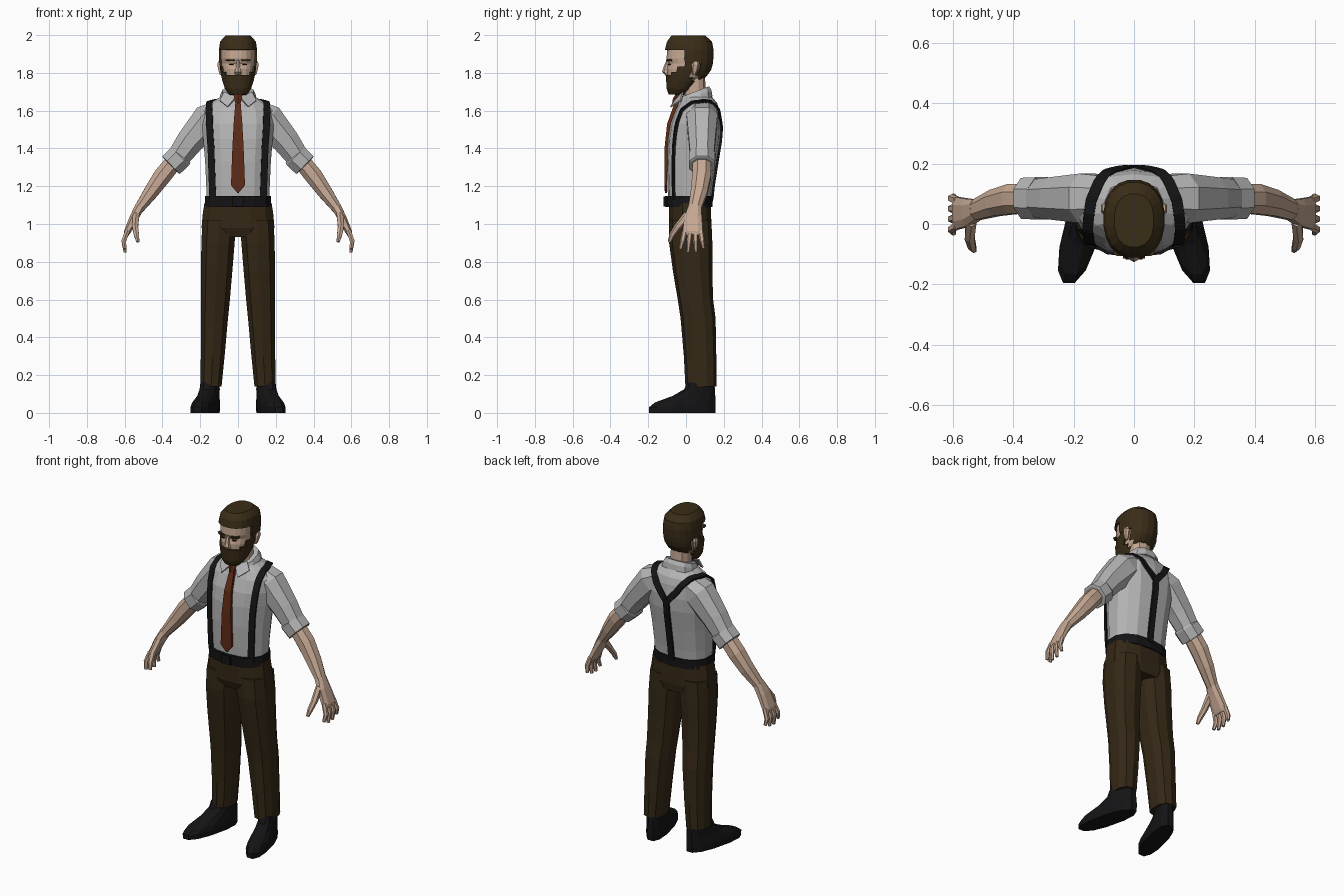
import bpy, bmesh, math
from mathutils import Vector
from mathutils.bvhtree import BVHTree


def material(name, r, g, b):
    m = bpy.data.materials.new(name)
    m.diffuse_color = (r, g, b, 1)
    return m


SHIRT = material("grey_shirt", .46, .46, .46)
SKIN = material("skin", .56, .39, .29)
BROWN = material("brown_trousers", .034, .021, .008)
HAIR = material("brown_hair", .042, .026, .009)
BLACK = material("black_leather", .007, .007, .008)
TIE = material("rust_tie", .115, .024, .008)


def build(name, verts, faces, mat, mirror=False, solid=0, rule=None):
    bm = bmesh.new()
    vs = [bm.verts.new(v) for v in verts]
    for f in faces:
        bm.faces.new([vs[i] for i in f])
    bmesh.ops.recalc_face_normals(bm, faces=bm.faces)
    if rule:
        drop = [f for f in bm.faces if not rule(f.calc_center_median())]
        bmesh.ops.delete(bm, geom=drop, context='FACES')
    me = bpy.data.meshes.new(name)
    bm.to_mesh(me)
    bm.free()
    me.materials.append(mat)
    ob = bpy.data.objects.new(name, me)
    bpy.context.collection.objects.link(ob)
    if solid:
        s = ob.modifiers.new("thickness", 'SOLIDIFY')
        s.thickness, s.offset = solid, 1
    if mirror:
        ob.modifiers.new("mirror", 'MIRROR')
    return ob


def skin_rings(rings):
    n = len(rings[0])
    verts = [v for r in rings for v in r]
    faces = [(k * n + i, k * n + (i + 1) % n, (k + 1) * n + (i + 1) % n, (k + 1) * n + i)
             for k in range(len(rings) - 1) for i in range(n)]
    faces += [tuple(range(n)), tuple(range(len(verts) - n, len(verts)))]
    return verts, faces


def unit_ring(n, e):
    pts, top = [], math.cos(math.pi / n)
    for i in range(n):
        a = 2 * math.pi * (i + .5) / n
        c, s = math.cos(a) / top, math.sin(a) / top
        pts.append((math.copysign(abs(c) ** e, c), math.copysign(abs(s) ** e, s)))
    return pts


# stack of horizontal sections: (z, half width, y front, y back, x centre)
def loft(name, secs, mat, n=12, e=.8, tilt=0, shear=0, **kw):
    rings = []
    for z, rx, yf, yb, *cx in secs:
        yc, ry, x0 = (yf + yb) / 2, (yb - yf) / 2, cx[0] if cx else 0
        rings.append([(x0 + rx * u + shear * (.1 - yc - ry * v), yc + ry * v, z + tilt * ry * v)
                      for u, v in unit_ring(n, e)])
    return build(name, *skin_rings(rings), mat, **kw)


# sections along a path: (x, y, z, radius across, radius in y)
def tube(name, pts, mat, n=8, e=.9, **kw):
    P, rings = [Vector(p[:3]) for p in pts], []
    for k, p in enumerate(P):
        t = (P[min(k + 1, len(P) - 1)] - P[max(k - 1, 0)]).normalized()
        side = Vector((0, 1, 0)).cross(t).normalized()
        fwd = t.cross(side)
        rings.append([p + side * pts[k][3] * u + fwd * pts[k][4] * v for u, v in unit_ring(n, e)])
    return build(name, *skin_rings(rings), mat, mirror=True, **kw)


# trousers and shoes
loft("trouser_hips", [(1.11, .178, -.09, .13), (1.05, .187, -.09, .133), (.98, .193, -.09, .135),
                      (.93, .17, -.07, .125)], BROWN)
loft("trouser_leg", [(1.02, .09, -.085, .13, .098), (.9, .088, -.085, .135, .106), (.75, .083, -.065, .135, .113),
                     (.6, .077, -.04, .14, .12), (.5, .072, -.025, .153, .125), (.3, .063, -.008, .157, .134),
                     (.14, .056, 0, .157, .143)], BROWN, n=10, mirror=True)
loft("shoe", [(0, .058, -.195, .155, .145), (.03, .06, -.195, .157, .145), (.055, .057, -.165, .157, .144),
              (.09, .05, -.07, .155, .143), (.125, .047, -.01, .153, .143), (.16, .045, .005, .15, .143)],
     BLACK, n=12, e=.85, shear=.24, mirror=True)

# shirt body, sleeves and rolled cuffs
torso = loft("shirt_body", [(1.1, .165, -.09, .13), (1.2, .168, -.096, .14), (1.33, .174, -.1, .16),
                            (1.45, .184, -.095, .18), (1.53, .19, -.082, .183), (1.6, .185, -.055, .175),
                            (1.64, .15, -.035, .163), (1.68, .08, -.015, .13)], SHIRT, n=14, e=.82)
sleeve = tube("sleeve", [(.1, .085, 1.585, .07, .075), (.155, .085, 1.553, .088, .082),
                         (.255, .085, 1.437, .072, .07), (.32, .085, 1.347, .06, .062)], SHIRT)
tube("rolled_cuff", [(.303, .085, 1.362, .064, .066), (.306, .085, 1.358, .067, .07),
                     (.354, .085, 1.312, .066, .068), (.356, .085, 1.31, .058, .06)], SHIRT)
loft("collar", [(1.64, .1, -.05, .14), (1.675, .093, -.04, .135), (1.7, .082, -.03, .122)],
     SHIRT, tilt=.38)
build("collar_wing", [(.01, -.045, 1.675), (.055, -.085, 1.622), (.097, -.03, 1.655), (.075, -.02, 1.7)],
      [(0, 1, 2, 3)], SHIRT, mirror=True, solid=.008)

# belt and buckle
loft("belt", [(1.09, .177, -.105, .138), (1.147, .174, -.108, .14)], BLACK, n=14, e=.82)
loft("buckle", [(1.092, .028, -.118, -.1), (1.145, .028, -.118, -.1)], BLACK, n=4, e=.01)

# tie and knot
loft("tie", [(1.165, .004, -.112, -.1), (1.205, .037, -.114, -.1), (1.4, .03, -.114, -.098),
             (1.53, .023, -.1, -.08), (1.62, .016, -.068, -.045), (1.65, .013, -.06, -.04)], TIE, n=4, e=.01)
loft("tie_knot", [(1.635, .013, -.072, -.03), (1.665, .023, -.066, -.02), (1.685, .02, -.055, -.02)], TIE, n=6)

# suspenders wrapped onto the shirt by ray casting
V, F = [], []
for ob in (torso, sleeve):
    F += [[i + len(V) for i in p.vertices] for p in ob.data.polygons]
    V += [v.co.copy() for v in ob.data.vertices]
shirt_tree = BVHTree.FromPolygons(V, F)


def strap(name, ctrl, width, mirror):
    ctrl = [Vector(c) for c in ctrl]
    path = [a.lerp(b, i / 5) for a, b in zip(ctrl, ctrl[1:]) for i in range(5)] + [ctrl[-1]]
    hits = []
    for p in path:
        d = (p - Vector((p.x * .8, .06, min(p.z, 1.5)))).normalized()
        h = shirt_tree.ray_cast(p + d * .3, -d)[0] or p
        hits.append((h + d * .004, d))
    verts = []
    for k, (p, d) in enumerate(hits):
        t = hits[min(k + 1, len(hits) - 1)][0] - hits[max(k - 1, 0)][0]
        w = t.cross(d).normalized() * width / 2
        verts += [p - w, p + w]
    faces = [(2 * k, 2 * k + 1, 2 * k + 3, 2 * k + 2) for k in range(len(hits) - 1)]
    ob = build(name, verts, faces, BLACK, mirror=mirror, solid=.012)
    ob.modifiers["thickness"].offset = 0


strap("suspender", [(.14, -.11, 1.13), (.147, -.09, 1.4), (.155, -.05, 1.58), (.155, 0, 1.65), (.145, .08, 1.67),
                    (.11, .15, 1.64), (.06, .18, 1.57), (0, .19, 1.5)], .036, True)
strap("back_suspender", [(0, .19, 1.52), (0, .18, 1.3), (0, .14, 1.13)], .036, False)

# forearms and hands
tube("forearm", [(.33, .085, 1.34, .045, .048), (.4, .083, 1.255, .047, .05), (.46, .07, 1.17, .039, .044),
                 (.525, .046, 1.08, .026, .034)], SKIN)
tube("palm", [(.52, .048, 1.09, .026, .034), (.55, .038, 1.035, .023, .046), (.588, .036, .955, .017, .054),
              (.592, .036, .94, .012, .05)], SKIN, e=.75)
for i, tip in enumerate((.868, .85, .853, .872)):
    y0, y1 = -.006 + .028 * i, -.03 + .041 * i
    tube("finger", [(.585, y0, .965, .013, .013), (.605, (y0 + y1) / 2, .91, .012, .012),
                    (.598, y1, tip, .008, .008)], SKIN, n=6)
tube("thumb", [(.54, .01, 1.045, .017, .022), (.545, -.045, .985, .016, .016),
               (.537, -.075, .94, .013, .013), (.53, -.088, .905, .008, .008)], SKIN, n=6)

# neck and head
loft("neck", [(1.62, .06, -.01, .11), (1.7, .056, -.01, .102), (1.79, .056, -.02, .098)], SKIN, n=10)
keys = [(1.693, .04, -.085, -.015), (1.72, .06, -.093, .02), (1.76, .073, -.095, .06), (1.79, .08, -.098, .1),
        (1.82, .085, -.1, .122), (1.85, .087, -.092, .13), (1.875, .089, -.103, .133), (1.92, .089, -.1, .134),
        (1.96, .084, -.09, .127), (1.988, .06, -.07, .095)]
secs = [tuple(a + (b - a) * i / 2 for a, b in zip(p, q)) for p, q in zip(keys, keys[1:]) for i in range(2)]
secs.append(keys[-1])
loft("head", secs, SKIN, n=20, e=.85)

# hair and beard are thickened shells of the head
loft("hair", secs, HAIR, n=20, e=.85, solid=.012,
     rule=lambda c: c.z > 1.925 or (c.y > -.015 and c.z > 1.85) or (c.y > .065 and c.z > 1.765))
loft("beard", secs, HAIR, n=20, e=.85, solid=.01,
     rule=lambda c: c.y < .025 and c.z < 1.787 + max(0, c.y + .075) * .95)

# facial features
loft("nose", [(1.79, .016, -.11, -.08), (1.805, .018, -.124, -.08), (1.83, .011, -.117, -.08),
              (1.865, .008, -.103, -.08)], SKIN, n=6)
loft("ear", [(1.79, .006, .035, .05, .09), (1.81, .011, .032, .06, .092), (1.845, .013, .032, .07, .097),
             (1.86, .008, .04, .065, .097)], SKIN, n=6, mirror=True)
loft("eyebrow", [(1.862, .024, -.104, -.07, .04), (1.872, .026, -.106, -.07, .042)], HAIR, n=8, e=.6,
     shear=0, mirror=True)
loft("eye", [(1.841, .011, -.095, -.075, .036), (1.847, .013, -.096, -.075, .036)], BLACK, n=6, mirror=True)
